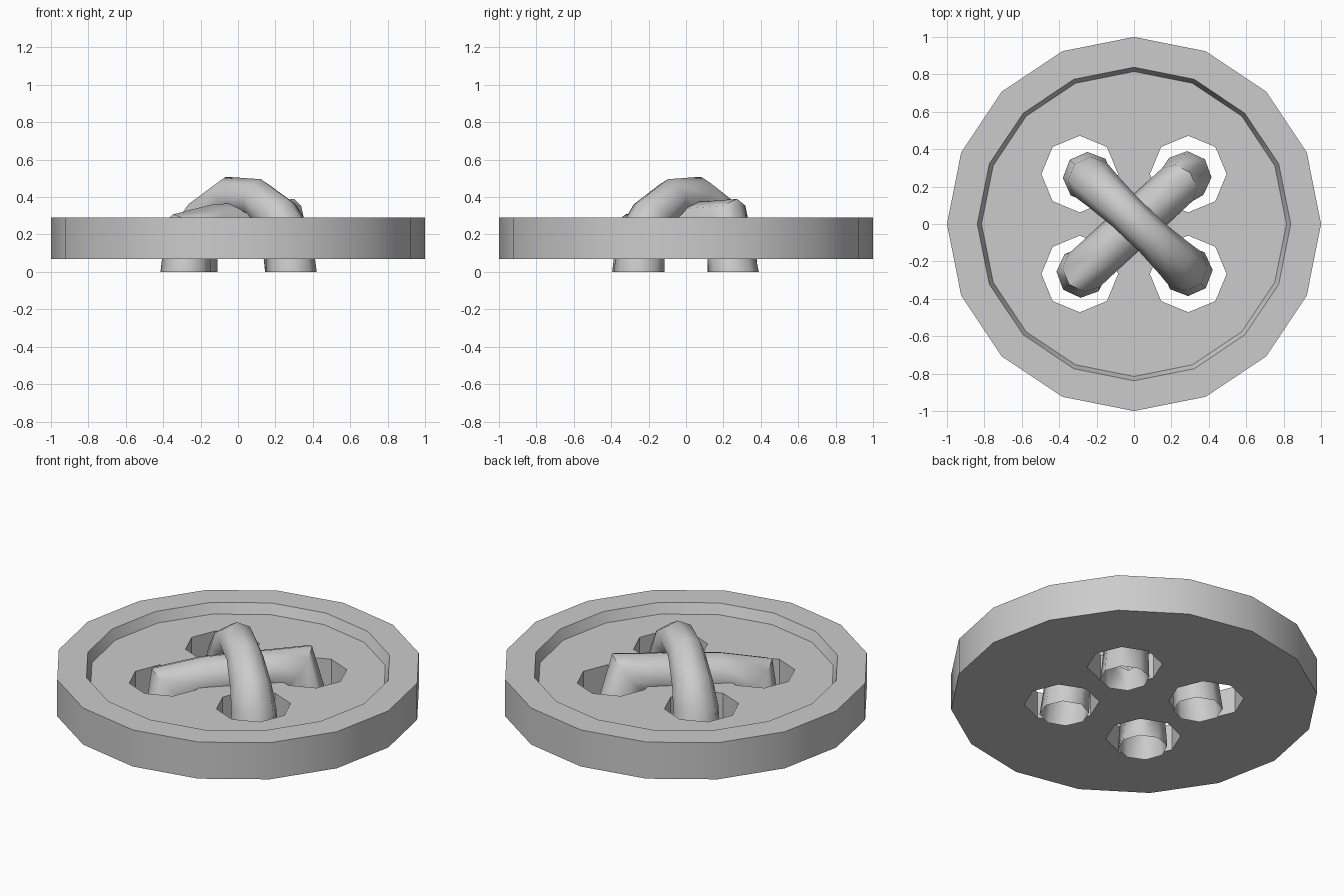
import bpy, bmesh
from math import sin, cos, tau, radians
from mathutils import Vector

if "Cube" in bpy.data.objects:
    bpy.data.objects.remove(bpy.data.objects["Cube"])


def finish(name, bm, angle):
    bmesh.ops.recalc_face_normals(bm, faces=bm.faces)
    me = bpy.data.meshes.new(name)
    bm.to_mesh(me)
    bm.free()
    ob = bpy.data.objects.new(name, me)
    bpy.context.collection.objects.link(ob)
    smooth(ob, angle)
    return ob


def smooth(ob, angle):
    bpy.ops.object.select_all(action='DESELECT')
    ob.select_set(True)
    bpy.context.view_layer.objects.active = ob
    bpy.ops.object.shade_smooth_by_angle(angle=radians(angle))


def bridge(bm, a, b):
    n = len(a)
    for i in range(n):
        bm.faces.new((a[i], a[(i + 1) % n], b[(i + 1) % n], b[i]))


def lathe(bm, profile, sides, cx=0, cy=0):
    """Capped solid of revolution from (radius, z) pairs."""
    rings = [[bm.verts.new((cx + r * cos(tau * i / sides), cy + r * sin(tau * i / sides), z))
              for i in range(sides)] for r, z in profile]
    for a, b in zip(rings, rings[1:]):
        bridge(bm, a, b)
    bm.faces.new(rings[0])
    bm.faces.new(rings[-1])


def thread(name, start, end, path, sides=8):
    """Open tube in the vertical plane start-end; path holds (along, z, radius)."""
    s, e = Vector((*start, 0)), Vector((*end, 0))
    mid, d = (s + e) / 2, (e - s).normalized()
    up = Vector((0, 0, 1))
    side = up.cross(d)
    pts = [mid + d * u + up * z for u, z, r in path]
    bm = bmesh.new()
    rings = []
    for k, (p, (u, z, r)) in enumerate(zip(pts, path)):
        stretch = 1
        if k == 0:
            t = up
        elif k == len(pts) - 1:
            t = -up
        else:
            t0, t1 = (p - pts[k - 1]).normalized(), (pts[k + 1] - p).normalized()
            t = (t0 + t1).normalized()
            stretch = 1 / t.dot(t0)      # mitred bend
        n = t.cross(side)
        rings.append([bm.verts.new(p + side * r * cos(tau * i / sides)
                                   + n * r * stretch * sin(tau * i / sides))
                      for i in range(sides)])
    for a, b in zip(rings, rings[1:]):
        bridge(bm, a, b)
    return finish(name, bm, 50)


# Button disc with a recessed face
bm = bmesh.new()
lathe(bm, [(1, .07), (1, .29), (.838, .29), (.815, .23)], 16)
disc = finish("button_disc", bm, 30)

# Four octagonal thread holes
bm = bmesh.new()
for sx in (-1, 1):
    for sy in (-1, 1):
        lathe(bm, [(.205, -.1), (.205, .5)], 8, sx * .29, sy * .267)
cutter = finish("hole_cutter", bm, 30)
cutter.hide_render = True
mod = disc.modifiers.new("holes", 'BOOLEAN')
mod.operation = 'DIFFERENCE'
mod.solver = 'EXACT'
mod.object = cutter
bpy.context.view_layer.objects.active = disc
bpy.ops.object.modifier_apply(modifier=mod.name)
bpy.data.objects.remove(cutter)
smooth(disc, 30)

# Flat lower thread and arched upper thread, crossing
thread("lower_thread", (-.28, -.26), (.28, .255),
       [(-.38, 0, .135), (-.36, .205, .122), (-.18, .24, .12), (0, .25, .12),
        (.18, .258, .12), (.315, .265, .12), (.38, 0, .135)])
thread("upper_thread", (-.245, .25), (.285, -.25),
       [(-.365, 0, .135), (-.345, .2, .125), (-.26, .30, .115), (-.09, .405, .102),
        (.11, .395, .102), (.265, .30, .115), (.345, .19, .125), (.365, 0, .135)])
